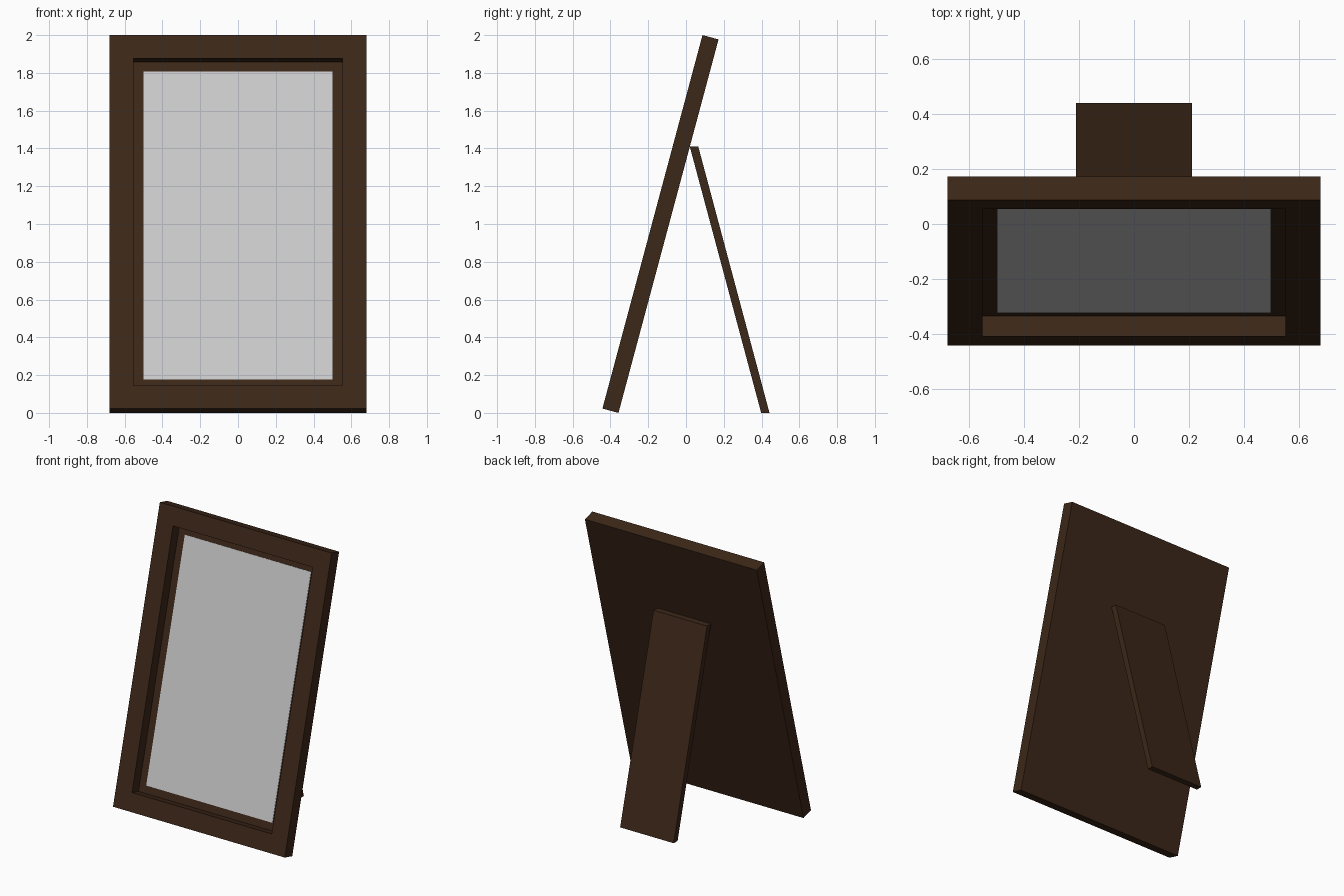
import bpy, bmesh, math
from mathutils import Matrix

if "Cube" in bpy.data.objects:
    bpy.data.objects.remove(bpy.data.objects["Cube"])

TILT = math.radians(15)
WIDTH, HEIGHT, THICK = 1.36, 2.047, 0.088
BORDER, RECESS = 0.18, 0.077

wood = bpy.data.materials.new("dark_wood")
wood.diffuse_color = (0.045, 0.020, 0.009, 1)
wood.use_nodes = True
wood.node_tree.nodes["Principled BSDF"].inputs["Base Color"].default_value = wood.diffuse_color


def make_object(name, bm, material=None):
    bmesh.ops.recalc_face_normals(bm, faces=bm.faces)
    mesh = bpy.data.meshes.new(name)
    bm.to_mesh(mesh)
    bm.free()
    obj = bpy.data.objects.new(name, mesh)
    bpy.context.collection.objects.link(obj)
    if material:
        mesh.materials.append(material)
    return obj


def box(size, centre):
    bm = bmesh.new()
    bmesh.ops.create_cube(bm, size=1, matrix=Matrix.Translation(centre) @ Matrix.Diagonal((*size, 1)))
    return bm


# Leaning transform: local origin is the lower front edge of the frame
lean = (Matrix.Translation((0, -0.4425, THICK * math.sin(TILT)))
        @ Matrix.Rotation(-TILT, 4, 'X'))

# Frame: solid slab with a shallow pocket in the front
bm = box((WIDTH, THICK, HEIGHT), (0, THICK / 2, HEIGHT / 2))
front = min(bm.faces, key=lambda f: f.calc_center_median().y)
bmesh.ops.inset_region(bm, faces=[front], thickness=BORDER)
pocket = bmesh.ops.extrude_face_region(bm, geom=[front])
bmesh.ops.translate(bm, vec=(0, RECESS, 0),
                    verts=[v for v in pocket["geom"] if isinstance(v, bmesh.types.BMVert)])
if front.is_valid:
    bmesh.ops.delete(bm, geom=[front], context='FACES_ONLY')
bm.transform(lean)
make_object("frame", bm, wood)

# Picture panel lying on the pocket floor
bm = box((WIDTH - 2 * BORDER, 0.003, HEIGHT - 2 * BORDER),
         (0, RECESS - 0.0015, HEIGHT / 2))
bm.transform(lean)
make_object("picture_panel", bm)

# Rear stand: slanted board with level ends
bm = bmesh.new()
profile = [(0.020, 1.41), (0.065, 1.41), (0.442, 0), (0.398, 0)]
side = bm.faces.new([bm.verts.new((-0.212, y, z)) for y, z in profile])
extruded = bmesh.ops.extrude_face_region(bm, geom=[side])
bmesh.ops.translate(bm, vec=(0.424, 0, 0),
                    verts=[v for v in extruded["geom"] if isinstance(v, bmesh.types.BMVert)])
make_object("rear_stand", bm, wood)
